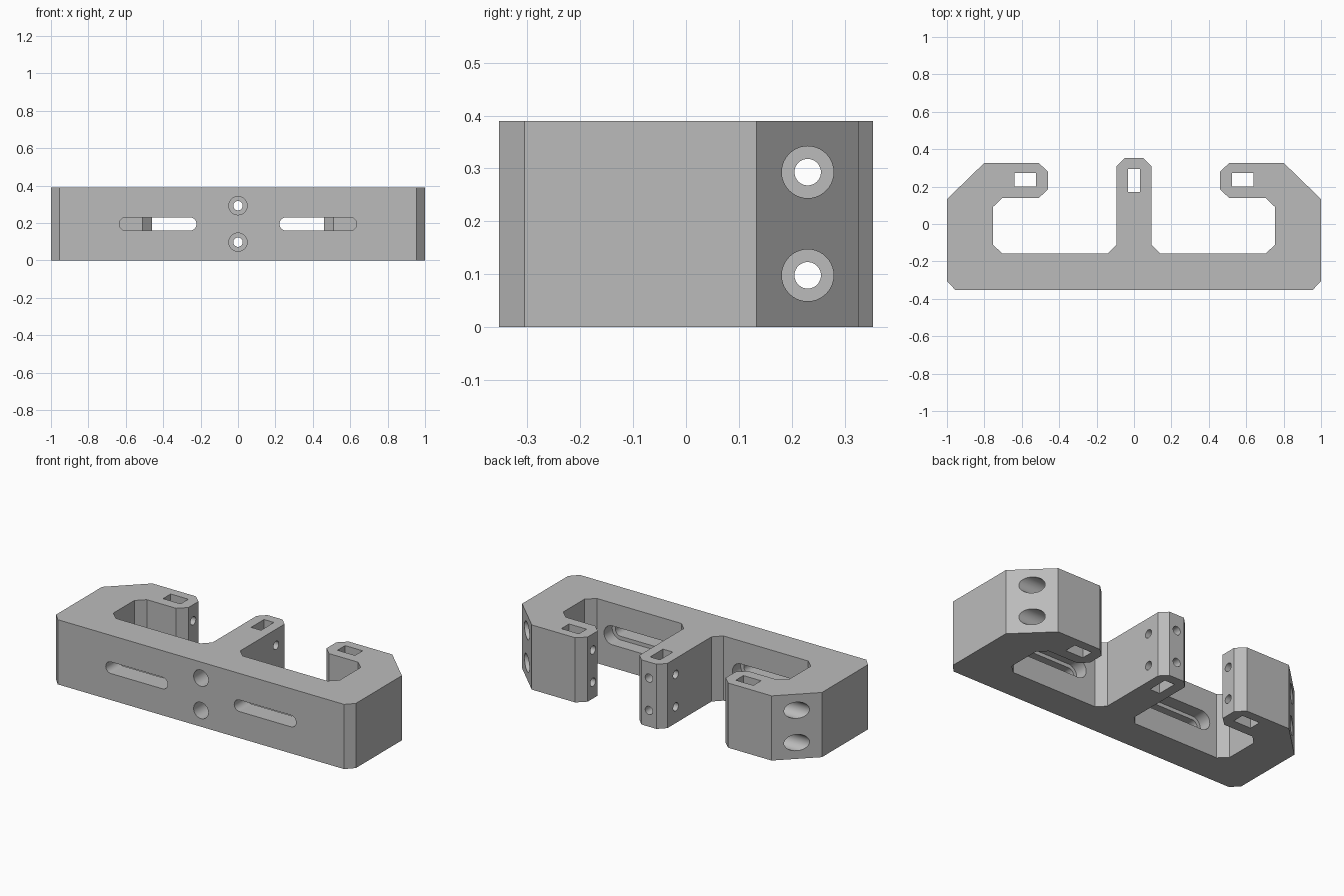
import bpy
import bmesh
from mathutils import Matrix, Vector

cube = bpy.data.objects.get("Cube")
if cube:
    bpy.data.objects.remove(cube, do_unlink=True)

HEIGHT = 0.39
MID = HEIGHT / 2
SCREW_Z = (0.098, 0.293)
SCREW_Y = 0.23
HOLE_R, BORE_R = 0.025, 0.049

grey = bpy.data.materials.new("plain grey")
grey.use_nodes = True
color = (0.5, 0.5, 0.5, 1)
grey.diffuse_color = color
grey.node_tree.nodes["Principled BSDF"].inputs["Base Color"].default_value = color


def make_object(name, bm):
    bmesh.ops.recalc_face_normals(bm, faces=bm.faces)
    mesh = bpy.data.meshes.new(name)
    bm.to_mesh(mesh)
    bm.free()
    mesh.materials.append(grey)
    obj = bpy.data.objects.new(name, mesh)
    bpy.context.collection.objects.link(obj)
    return obj


def extrude_profile(name, points, direction):
    bm = bmesh.new()
    face = bm.faces.new([bm.verts.new(p) for p in points])
    new = bmesh.ops.extrude_face_region(bm, geom=[face])["geom"]
    verts = [v for v in new if isinstance(v, bmesh.types.BMVert)]
    bmesh.ops.translate(bm, verts=verts, vec=direction)
    return make_object(name, bm)


# E-shaped body, one half of the outline mirrored to the other
half = [(0.955, -0.353), (1, -0.305), (1, 0.133), (0.8, 0.327), (0.51, 0.327),
        (0.46, 0.28), (0.46, 0.185), (0.51, 0.138), (0.705, 0.138),
        (0.755, 0.09), (0.755, -0.11), (0.705, -0.157), (0.14, -0.157),
        (0.093, -0.11), (0.093, 0.31), (0.05, 0.353)]
outline = half + [(-x, y) for x, y in reversed(half)]
body = extrude_profile("bracket_body", [(x, y, 0) for x, y in outline],
                       (0, 0, HEIGHT))

cutters = []


def cut_box(x0, x1, y0, y1):
    pts = [(x0, y0, -0.1), (x1, y0, -0.1), (x1, y1, -0.1), (x0, y1, -0.1)]
    cutters.append(extrude_profile("nut_slot_cutter", pts, (0, 0, HEIGHT + 0.2)))


def cut_cylinder(start, end, radius):
    start, end = Vector(start), Vector(end)
    axis = end - start
    rot = axis.to_track_quat("Z", "Y").to_matrix().to_4x4()
    bm = bmesh.new()
    bmesh.ops.create_cone(bm, cap_ends=True, segments=40, radius1=radius,
                          radius2=radius, depth=axis.length,
                          matrix=Matrix.Translation((start + end) / 2) @ rot)
    cutters.append(make_object("hole_cutter", bm))


def cut_long_slot(x0, x1, radius, y0, y1):
    # Stadium profile: a circle stretched apart at its middle
    bm = bmesh.new()
    bmesh.ops.create_circle(bm, segments=40, radius=radius)
    ring = sorted(bm.verts, key=lambda v: v.index)
    right = [v.co.copy() for v in ring if v.co.x > 1e-5]
    bm.free()
    right += [Vector((0, radius, 0)), Vector((0, -radius, 0))]
    right.sort(key=lambda c: c.y)
    pts = [(x1 - radius + c.x, y0, MID + c.y) for c in right]
    pts += [(x0 + radius - c.x, y0, MID + c.y) for c in reversed(right)]
    cutters.append(extrude_profile("long_slot_cutter", pts, (0, y1 - y0, 0)))


# Nut slots through the top of the centre leg and both arms
cut_box(-0.033, 0.033, 0.172, 0.295)
for lo, hi in ((0.523, 0.64), (-0.64, -0.523)):
    cut_box(lo, hi, 0.2, 0.273)

# Adjustment slots in the front wall, with a wider pocket behind
for s in (-1, 1):
    lo, hi = sorted((s * 0.222, s * 0.635))
    cut_long_slot(lo, hi, 0.035, -0.45, -0.1)
    cut_long_slot(lo - 0.022, hi + 0.022, 0.057, -0.235, -0.12)

# Screw holes with counterbores
for z in SCREW_Z:
    cut_cylinder((-1.1, SCREW_Y, z), (1.1, SCREW_Y, z), HOLE_R)
    cut_cylinder((0, -0.45, z), (0, 0.45, z), HOLE_R)
    cut_cylinder((0, -0.45, z), (0, -0.157, z), BORE_R)
    for s in (-1, 1):
        cut_cylinder((s * 0.755, SCREW_Y, z), (s * 1.1, SCREW_Y, z), BORE_R)

# Carve the body and discard the cutters
bpy.context.view_layer.objects.active = body
body.select_set(True)
for cutter in cutters:
    cutter.hide_render = True
    mod = body.modifiers.new("cut", "BOOLEAN")
    mod.operation = "DIFFERENCE"
    mod.solver = "EXACT"
    mod.object = cutter
    bpy.ops.object.modifier_apply(modifier=mod.name)
for cutter in cutters:
    bpy.data.objects.remove(cutter, do_unlink=True)

bpy.ops.object.select_all(action="DESELECT")
body.select_set(True)
bpy.ops.object.shade_smooth_by_angle(angle=0.5)
